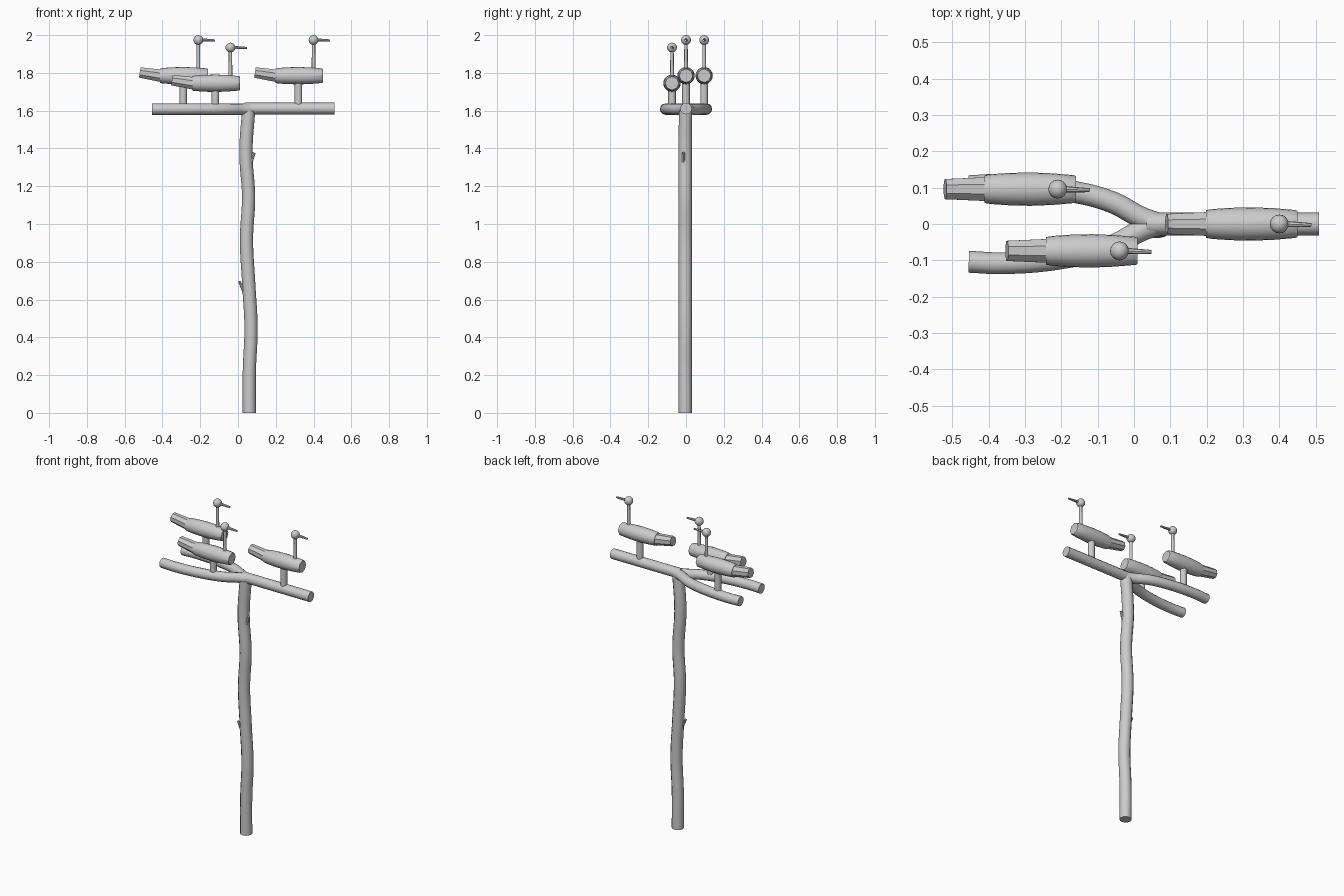
import bpy, bmesh, math
from mathutils import Vector

if "Cube" in bpy.data.objects:
    bpy.data.objects.remove(bpy.data.objects["Cube"])


def smooth(ob, angle=30):
    bpy.ops.object.select_all(action='DESELECT')
    ob.select_set(True)
    bpy.context.view_layer.objects.active = ob
    bpy.ops.object.shade_smooth_by_angle(angle=math.radians(angle))


def limb(name, pts, r):
    """Round branch swept along a smooth path, with closed ends."""
    cu = bpy.data.curves.new(name, 'CURVE')
    cu.dimensions = '3D'
    cu.bevel_depth = r
    cu.bevel_resolution = 4
    cu.resolution_u = 6
    cu.use_fill_caps = True
    sp = cu.splines.new('BEZIER')
    sp.bezier_points.add(len(pts) - 1)
    for bp, p in zip(sp.bezier_points, pts):
        bp.co = p
        bp.handle_left_type = bp.handle_right_type = 'AUTO'
    ob = bpy.data.objects.new(name, cu)
    bpy.context.collection.objects.link(ob)
    bpy.ops.object.select_all(action='DESELECT')
    ob.select_set(True)
    bpy.context.view_layer.objects.active = ob
    bpy.ops.object.convert(target='MESH')
    smooth(bpy.context.object, 40)


def loft(name, rings, sides, round_shade=True, cuts=(), spin=0.0):
    """Skin round rings (centre, radius); each ring faces along the part."""
    bm = bmesh.new()
    axis = (Vector(rings[-1][0]) - Vector(rings[0][0])).normalized()
    q = axis.to_track_quat('Z', 'Y')
    loops = []
    for c, r in rings:
        loops.append([bm.verts.new(Vector(c) + q @ Vector(
            (r * math.cos(a), r * math.sin(a), 0)))
            for a in (spin + 2 * math.pi * i / sides for i in range(sides))])
    for a, b in zip(loops, loops[1:]):
        for i in range(sides):
            j = (i + 1) % sides
            bm.faces.new((a[i], a[j], b[j], b[i]))
    bm.faces.new(loops[0][::-1])
    bm.faces.new(loops[-1])
    # whittled flats
    for co, no in cuts:
        geom = bm.verts[:] + bm.edges[:] + bm.faces[:]
        res = bmesh.ops.bisect_plane(bm, geom=geom, plane_co=co, plane_no=no,
                                     clear_outer=True)
        edges = [e for e in res['geom_cut'] if isinstance(e, bmesh.types.BMEdge)]
        if edges:
            bmesh.ops.holes_fill(bm, edges=edges, sides=0)
    bmesh.ops.recalc_face_normals(bm, faces=bm.faces)
    me = bpy.data.meshes.new(name)
    bm.to_mesh(me)
    bm.free()
    ob = bpy.data.objects.new(name, me)
    bpy.context.collection.objects.link(ob)
    if round_shade:
        smooth(ob, 32)
    return ob


def bird(tag, x, y, z):
    """One carved bird; x, y, z is the middle of its body."""
    def P(dx, dz=0.0, dy=0.0):
        return (x + dx, y + dy, z + dz)

    # body with whittled breast
    cuts = []
    for k in range(8):
        a = math.radians(45 * k + 22.5)
        n = Vector((0.5, math.cos(a), math.sin(a))).normalized()
        c = Vector(P(0.125)) + Vector((0, math.cos(a), math.sin(a))) * 0.033
        cuts.append((c, n))
    loft("body_" + tag, [(P(-0.127, -0.001), 0.038), (P(-0.11), 0.041),
                         (P(-0.06), 0.0445), (P(0), 0.046),
                         (P(0.06), 0.0435), (P(0.125), 0.038)], 20, cuts=cuts)
    # faceted tail tilting upward
    loft("tail_" + tag, [(P(-0.11, -0.002), 0.036), (P(-0.235, 0.017), 0.030)],
         8, False, spin=math.pi / 8)
    # peg, neck, head, beak
    loft("peg_" + tag, [(P(-0.005, 1.615 - z), 0.02), (P(-0.005, -0.03), 0.02)], 16)
    loft("neck_" + tag, [(P(0.075, 0.03), 0.010), (P(0.075, 0.18), 0.009)], 12)
    bpy.ops.mesh.primitive_uv_sphere_add(segments=16, ring_count=10,
                                         radius=0.026, location=P(0.075, 0.189))
    bpy.context.object.name = "head_" + tag
    smooth(bpy.context.object, 60)
    loft("beak_" + tag, [(P(0.09, 0.189), 0.009), (P(0.163, 0.187, -0.003), 0.0055)], 8)


# wavering pole
limb("pole", [(0.06, -0.004, 0), (0.06, -0.004, 0.22), (0.069, -0.004, 0.45),
              (0.057, -0.004, 0.68), (0.045, -0.004, 0.92),
              (0.056, -0.004, 1.14), (0.042, -0.004, 1.38),
              (0.056, -0.003, 1.60)], 0.035)

# forked perch
limb("perch_right", [(0.035, 0, 1.611), (0.27, 0, 1.611), (0.51, 0, 1.611)], 0.031)
for name, s in (("perch_back", 1), ("perch_front", -1)):
    limb(name, [(0.07, 0, 1.608), (0.02, 0.018 * s, 1.608),
                (-0.06, 0.06 * s, 1.608), (-0.18, 0.091 * s, 1.608),
                (-0.36, 0.108 * s, 1.608), (-0.455, 0.104 * s, 1.608)], 0.030)

# twig stubs
loft("twig_upper", [((0.06, -0.014, 1.31), 0.012), ((0.086, -0.014, 1.378), 0.008)], 8)
loft("twig_lower", [((0.045, -0.008, 0.62), 0.013), ((0.006, -0.008, 0.697), 0.006)], 8)

# three birds
bird("right", 0.325, 0.0, 1.785)
bird("back", -0.285, 0.096, 1.785)
bird("front", -0.115, -0.074, 1.745)
